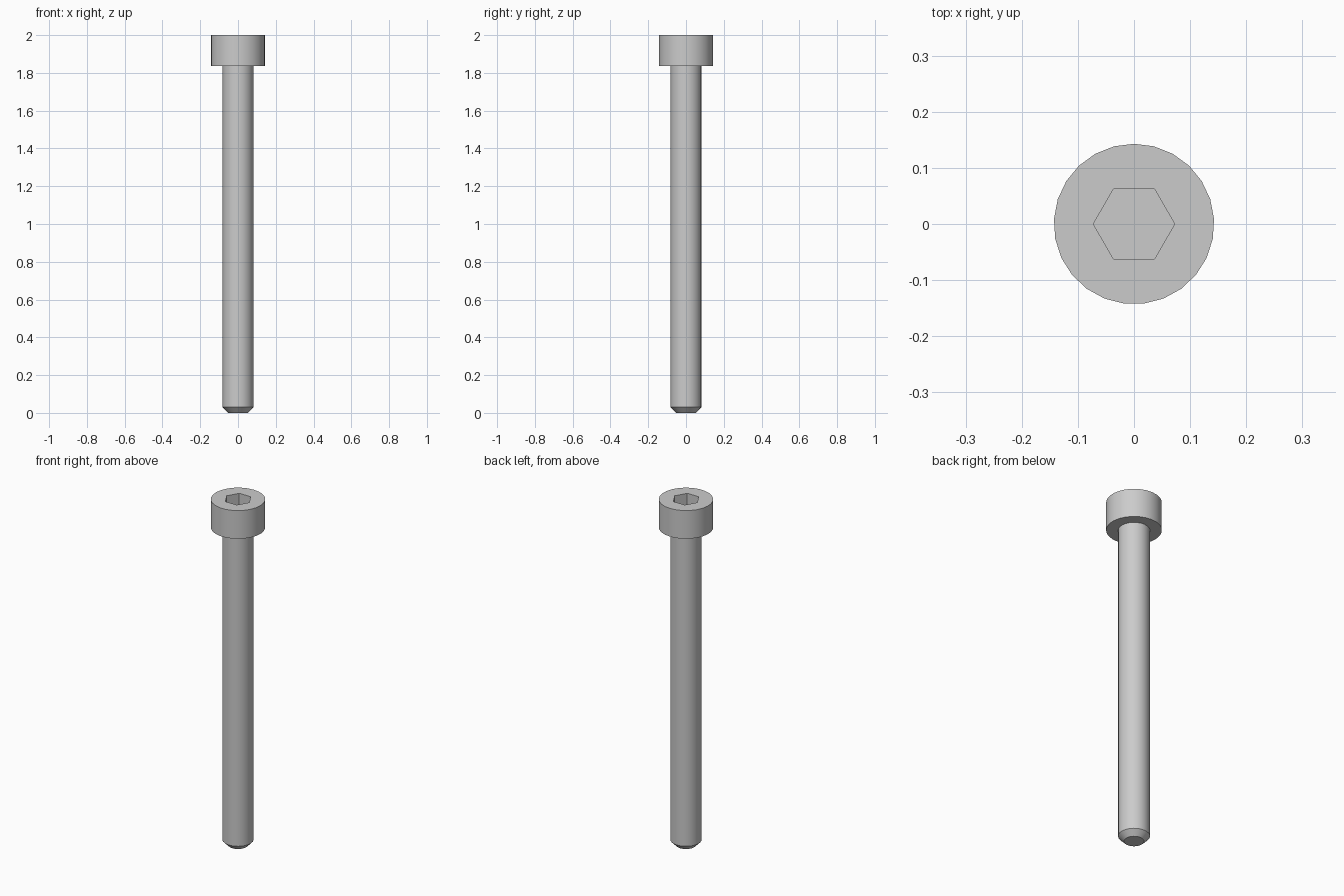
import bpy
import bmesh
from math import cos, sin, pi, radians

SIDES = 25
SHANK_R, HEAD_R, HEX_R = 0.0816, 0.1429, 0.0725
HEAD_Z, TOP_Z = 1.837, 2.0
SOCKET_Z = TOP_Z - 0.082
CHAMFER = 0.03

cube = bpy.data.objects.get("Cube")
if cube:
    bpy.data.objects.remove(cube, do_unlink=True)

steel = bpy.data.materials.new("grey_steel")
steel.use_nodes = True
colour = (0.6, 0.6, 0.6, 1)
steel.diffuse_color = colour
steel.node_tree.nodes["Principled BSDF"].inputs["Base Color"].default_value = colour


def ring(bm, radius, z, sides=SIDES, start=pi / 2):
    """Closed loop of vertices around the z axis."""
    angles = [start + 2 * pi * i / sides for i in range(sides)]
    verts = [bm.verts.new((radius * cos(a), radius * sin(a), z)) for a in angles]
    edges = [bm.edges.new((verts[i - 1], verts[i])) for i in range(sides)]
    return verts, edges


def wall(bm, lower, upper):
    """Quads joining two rings of equal count."""
    a, b = lower[0], upper[0]
    for i in range(len(a)):
        bm.faces.new((a[i - 1], a[i], b[i], b[i - 1]))


def finish(bm, name):
    mesh = bpy.data.meshes.new(name)
    bm.to_mesh(mesh)
    bm.free()
    mesh.materials.append(steel)
    obj = bpy.data.objects.new(name, mesh)
    bpy.context.collection.objects.link(obj)
    bpy.ops.object.select_all(action='DESELECT')
    obj.select_set(True)
    bpy.context.view_layer.objects.active = obj
    bpy.ops.object.shade_smooth_by_angle(angle=radians(30))


# Shank with chamfered tip
bm = bmesh.new()
tip = ring(bm, SHANK_R - CHAMFER, 0)
shoulder = ring(bm, SHANK_R, CHAMFER)
neck = ring(bm, SHANK_R, HEAD_Z)
wall(bm, tip, shoulder)
wall(bm, shoulder, neck)
bm.faces.new(tip[0][::-1])
finish(bm, "shank")

# Cylindrical head with hexagonal socket
bm = bmesh.new()
inner = ring(bm, SHANK_R, HEAD_Z)
base = ring(bm, HEAD_R, HEAD_Z)
rim = ring(bm, HEAD_R, TOP_Z)
hex_rim = ring(bm, HEX_R, TOP_Z, 6, 0)
hex_floor = ring(bm, HEX_R, SOCKET_Z, 6, 0)
wall(bm, inner, base)
wall(bm, base, rim)
wall(bm, hex_rim, hex_floor)
bm.faces.new(hex_floor[0])
bmesh.ops.triangle_fill(bm, use_beauty=True, edges=rim[1] + hex_rim[1], normal=(0, 0, 1))
bmesh.ops.recalc_face_normals(bm, faces=bm.faces)
for face in bm.faces:  # top annulus must face up
    if face.calc_center_median().z > TOP_Z - 0.001 and face.normal.z < 0:
        face.normal_flip()
finish(bm, "socket_head")
